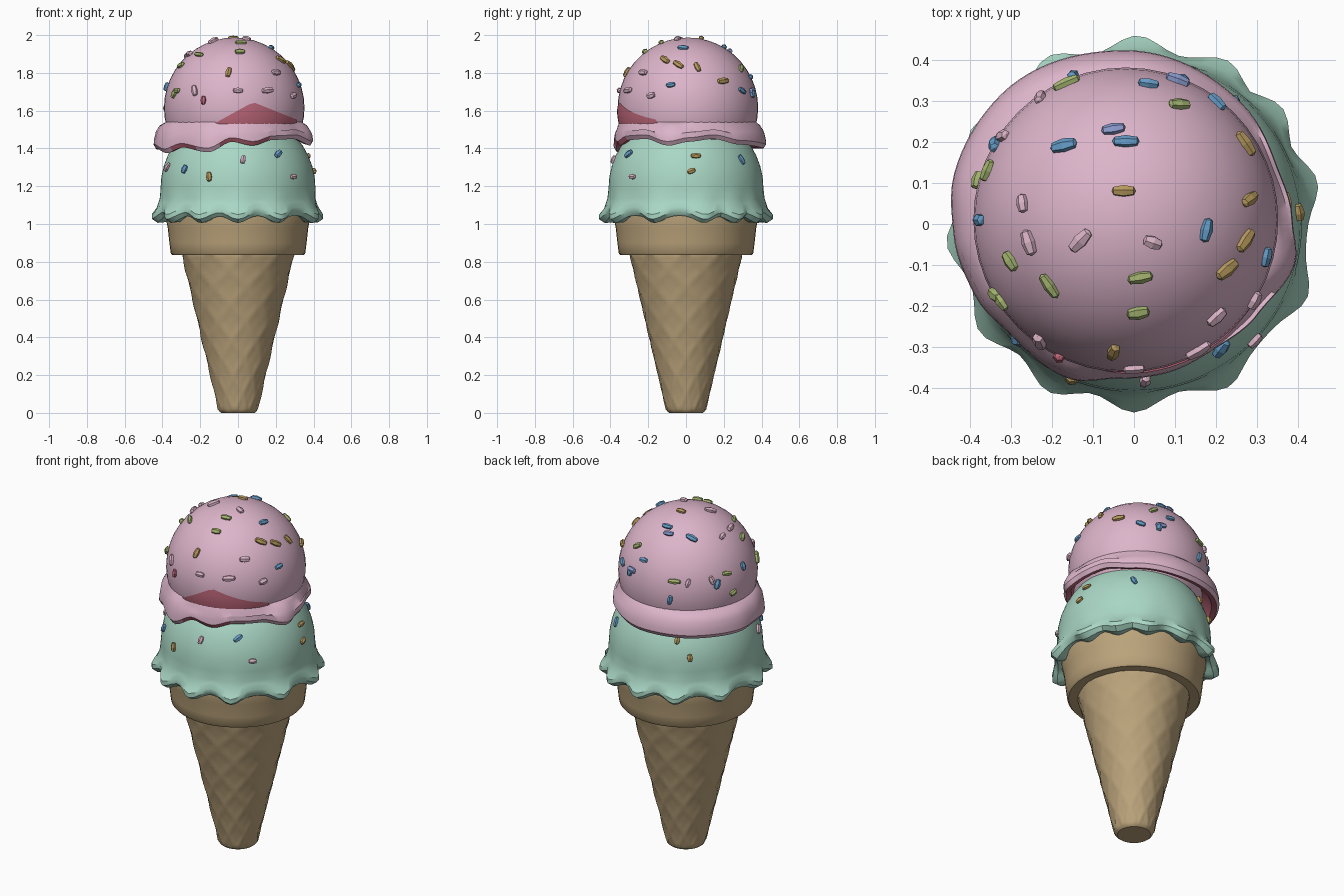
import bpy, bmesh, math, random
from mathutils import Vector, Matrix

if "Cube" in bpy.data.objects:
    bpy.data.objects.remove(bpy.data.objects["Cube"])

random.seed(4)
TAU = 2 * math.pi


def material(name, r, g, b):
    m = bpy.data.materials.new(name)
    m.diffuse_color = (r, g, b, 1)
    m.use_nodes = True
    m.node_tree.nodes["Principled BSDF"].inputs["Base Color"].default_value = m.diffuse_color
    return m


WAFFLE = material("waffle tan", 0.50, 0.37, 0.20)
MINT = material("mint green", 0.40, 0.68, 0.56)
PINK = material("strawberry pink", 0.72, 0.46, 0.59)
BERRY = material("berry red", 0.53, 0.14, 0.20)
BLUE = material("sprinkle blue", 0.13, 0.33, 0.57)
VIOLET = material("sprinkle violet", 0.26, 0.33, 0.62)
GOLD = material("sprinkle gold", 0.47, 0.32, 0.11)
GREEN = material("sprinkle green", 0.37, 0.46, 0.16)
ROSE = material("sprinkle rose", 0.70, 0.45, 0.56)

PINK_C, PINK_R = Vector((-0.02, 0.01, 1.615)), 0.372
MINT_C, MINT_R = Vector((0, 0, 1.19)), 0.41


def finish(name, bm, mats, smooth=True):
    me = bpy.data.meshes.new(name)
    bm.to_mesh(me)
    bm.free()
    ob = bpy.data.objects.new(name, me)
    bpy.context.collection.objects.link(ob)
    for m in mats:
        me.materials.append(m)
    if smooth:
        bpy.ops.object.select_all(action='DESELECT')
        ob.select_set(True)
        bpy.context.view_layer.objects.active = ob
        bpy.ops.object.shade_smooth_by_angle(angle=math.radians(35))
    return ob


def lathe(name, profile, mats, segs=64, center=(0, 0), closed=False, rule=None):
    """Sweep an angle-dependent (radius, z) profile round the z axis."""
    bm = bmesh.new()
    cols = []
    for i in range(segs):
        a = TAU * i / segs
        cols.append([bm.verts.new((center[0] + r * math.cos(a), center[1] + r * math.sin(a), z))
                     for r, z in profile(a)])
    n = len(cols[0])
    for i in range(segs):
        p, q = cols[i], cols[(i + 1) % segs]
        for j in range(n if closed else n - 1):
            k = (j + 1) % n
            f = bm.faces.new((p[j], q[j], q[k], p[k]))
            if rule:
                f.material_index = rule(j, 360 * (i + 0.5) / segs)
    bmesh.ops.remove_doubles(bm, verts=bm.verts, dist=1e-5)
    bmesh.ops.recalc_face_normals(bm, faces=bm.faces)
    return finish(name, bm, mats)


# Waffle cone with a diagonal lattice of low ridges
def ridge(a, z):
    h = 0
    for s in (1, -1):
        u = 9 * a / TAU + s * z / 0.19
        h = max(h, 1 - 5 * abs(u - math.floor(u) - 0.5))
    return h


def cone_profile(a):
    rows = [(0, 0), (0.088, 0), (0.099, 0.008)]
    for i in range(1, 43):
        z = 0.02 * i
        rows.append((0.099 + 0.197 * z / 0.84 + 0.005 * ridge(a, z), z))
    return rows + [(0.29, 0.86), (0, 0.86)]


lathe("waffle_cone", cone_profile, [WAFFLE], segs=90)

# Rolled collar on the cone
lathe("cone_collar", lambda a: [(0, 0.845), (0.29, 0.838), (0.348, 0.836), (0.356, 0.845),
                                (0.363, 0.90), (0.372, 0.98), (0.385, 1.04), (0.378, 1.075),
                                (0, 1.075)], [WAFFLE], segs=48)

# Mint scoop with a ring of drips
DRIPS = [13, 38, 60, 89, 117, 150, 186, 215, 243, 270, 300, 337]


def mint_profile(a):
    d = math.degrees(a)
    b = max(math.exp(-(((d - c + 180) % 360 - 180) / 8.5) ** 2) for c in DRIPS)
    zb = 1.045 - 0.04 * b
    rows = [(0, 1.08), (0.36, zb + 0.025), (0.385, zb + 0.004), (0.405 + 0.025 * b, zb),
            (0.42 + 0.04 * b, zb + 0.02), (0.422 + 0.038 * b, zb + 0.045),
            (0.412 + 0.022 * b, zb + 0.075), (0.408 + 0.008 * b, 1.135)]
    for i in range(12):
        t = math.pi / 2 * i / 11
        rows.append((MINT_R * math.cos(t), MINT_C.z + MINT_R * math.sin(t)))
    return rows


lathe("mint_scoop", mint_profile, [MINT], segs=96)

# Pink scoop ball
lathe("pink_scoop", lambda a: [(PINK_R * math.sin(math.pi * i / 22),
                                PINK_C.z - PINK_R * math.cos(math.pi * i / 22)) for i in range(23)],
      [PINK], segs=48, center=PINK_C[:2])

# Pink skirt: (angle, radius, lowest z) control points, blended smoothly
SKIRT = [(0, .405, 1.435), (20, .39, 1.45), (45, .40, 1.42), (90, .412, 1.40), (135, .43, 1.40),
         (165, .432, 1.395), (185, .42, 1.40), (207, .41, 1.375), (225, .395, 1.405),
         (250, .41, 1.38), (268, .385, 1.435), (285, .385, 1.415), (303, .38, 1.445),
         (325, .395, 1.45), (346, .425, 1.415), (360, .405, 1.435)]


def skirt_profile(a):
    d = math.degrees(a) % 360
    for (d0, r0, z0), (d1, r1, z1) in zip(SKIRT, SKIRT[1:]):
        if d0 <= d <= d1:
            t = (d - d0) / (d1 - d0)
            t = t * t * (3 - 2 * t)
            r, zb = r0 + (r1 - r0) * t, z0 + (z1 - z0) * t
            break
    return [(0.33, 1.545), (0.362, 1.54), (max(r - 0.03, 0.37), 1.522),
            (max(r - 0.01, 0.38), 1.49), (r, zb + 0.05), (r + 0.002, zb + 0.022),
            (r - 0.012, zb), (r - 0.04, zb + 0.008), (r - 0.06, zb + 0.045), (0.32, 1.49)]


lathe("pink_skirt", skirt_profile, [PINK, BERRY], segs=96, center=PINK_C[:2], closed=True,
      rule=lambda j, d: int(j in (7, 8) or (j == 6) or (j == 5 and (212 < d < 240 or 258 < d < 300))))

# Berry swirl showing on the front of the pink ball
bm = bmesh.new()
grid = []
for i in range(15):
    x = -0.13 + 0.44 * i / 14
    top = 1.645 - (0.55 * (0.08 - x) if x < 0.08 else 0.40 * (x - 0.08))
    col = []
    for j in range(6):
        z = 1.50 + (top - 1.50) * j / 5
        dx, dz = x - PINK_C.x, z - PINK_C.z
        y = PINK_C.y - math.sqrt((PINK_R + 0.004) ** 2 - dx * dx - dz * dz)
        col.append(bm.verts.new((x, y, z)))
    grid.append(col)
for p, q in zip(grid, grid[1:]):
    for j in range(5):
        bm.faces.new((p[j], q[j], q[j + 1], p[j + 1]))
finish("berry_swirl", bm, [BERRY])


# Sprinkles: small six-sided nuggets lying on the scoops
def add_sprinkle(bm, center, radius, n, along, length):
    t = (along - n * n.dot(along)).normalized()
    frame = Matrix((n.cross(t), n, t)).transposed().to_4x4()
    frame.translation = center + n * (radius + 0.004)
    w = random.uniform(0.015, 0.019)
    res = bmesh.ops.create_uvsphere(bm, u_segments=6, v_segments=4, radius=1)
    for v in res['verts']:
        c = v.co
        if abs(c.z) > 0.9:
            c.z *= 0.85
        v.co = frame @ Vector((c.x * w, c.y * w * 0.85, c.z * length / 2))


# Upper sprinkles on the pink ball: (x, y, heading in degrees)
TOP = {
    BLUE: [(.035, .34, 0), (.22, .32, 80), (-.375, .01, 0), (-.17, .19, 0), (-.02, .2, 0),
           (.175, -.015, 75), (.32, -.08, 100)],
    VIOLET: [(.11, .36, -20), (-.05, .23, 10)],
    GOLD: [(-.025, .08, 0), (.27, .195, -45), (.28, .06, 20), (.27, -.04, 30),
           (.225, -.11, 20), (-.05, -.31, 80)],
    GREEN: [(.11, .29, 30), (-.17, .355, 20), (-.355, .13, 40), (.015, -.13, 10),
            (.01, -.215, 10), (-.3, -.09, -40), (-.205, -.15, -60), (-.34, -.2, -40)],
    ROSE: [(-.32, .215, -30), (.045, -.045, -20), (-.13, -.04, 45), (-.255, -.045, 110),
           (-.27, .05, 110), (.155, -.305, 50), (.2, -.225, 40), (-.24, -.3, 60), (.0, -.35, 0)],
}
# Side sprinkles: (azimuth, z, tilt from horizontal)
PINK_SIDE = {BLUE: [(68, 1.69, 80), (150, 1.68, 70), (110, 1.60, 80)], BERRY: [(244, 1.655, 90)],
             GREEN: [(210, 1.69, 60), (165, 1.61, 20)], ROSE: [(125, 1.70, 70), (328, 1.68, 15)]}
MINT_SIDE = {BLUE: [(225, 1.29, 70), (305, 1.37, 40), (50, 1.34, 110)],
             GOLD: [(248, 1.25, 95), (4, 1.28, 20), (8, 1.36, 0), (128, 1.27, 90), (118, 1.36, 80)],
             ROSE: [(274, 1.34, 80), (316, 1.25, 0), (200, 1.30, 50)]}

for mat in (BLUE, VIOLET, GOLD, GREEN, ROSE, BERRY):
    bm = bmesh.new()
    for x, y, h in TOP.get(mat, []):
        p = Vector((x, y, 0)) - Vector((PINK_C.x, PINK_C.y, 0))
        if p.length > PINK_R * 0.97:
            p *= PINK_R * 0.97 / p.length
        p.z = math.sqrt(PINK_R ** 2 - p.length_squared)
        h = math.radians(h)
        add_sprinkle(bm, PINK_C, PINK_R, p.normalized(), Vector((math.cos(h), math.sin(h), 0)),
                     random.uniform(0.055, 0.085))
    for table, c, rad in ((PINK_SIDE, PINK_C, PINK_R), (MINT_SIDE, MINT_C, MINT_R)):
        for az, z, tilt in table.get(mat, []):
            az, tilt = math.radians(az), math.radians(tilt)
            s = (z - c.z) / rad
            k = math.sqrt(1 - s * s)
            side = Vector((-math.sin(az), math.cos(az), 0))
            add_sprinkle(bm, c, rad, Vector((k * math.cos(az), k * math.sin(az), s)),
                         side * math.cos(tilt) + Vector((0, 0, math.sin(tilt))),
                         random.uniform(0.05, 0.07))
    bmesh.ops.recalc_face_normals(bm, faces=bm.faces)
    finish(mat.name.replace(" ", "_") + "_sprinkles", bm, [mat], smooth=False)
